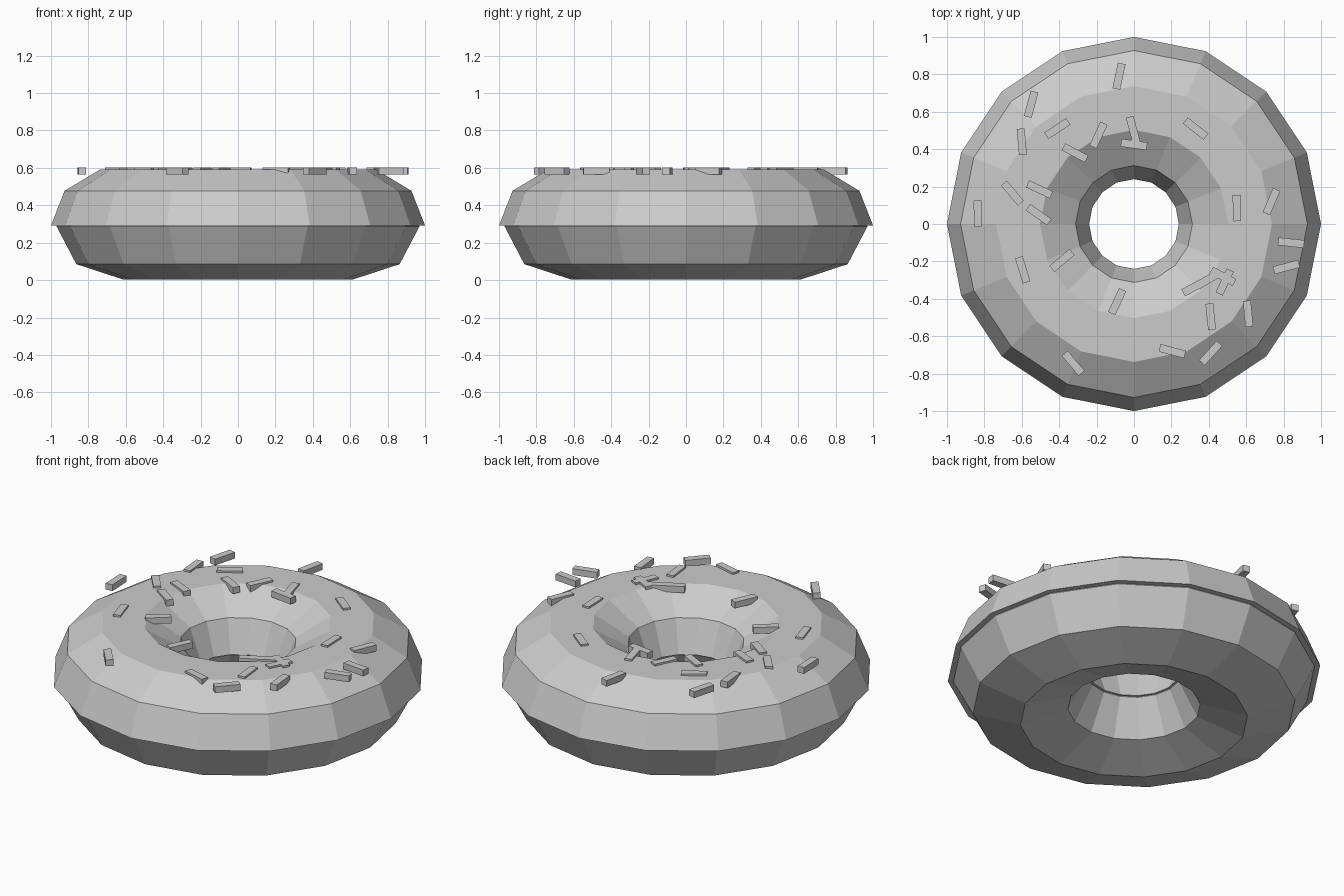
import bpy, bmesh
from math import cos, sin, tau, radians

if "Cube" in bpy.data.objects:
    bpy.data.objects.remove(bpy.data.objects["Cube"])

SEGMENTS = 16


def new_object(name, bm):
    bmesh.ops.recalc_face_normals(bm, faces=bm.faces[:])
    mesh = bpy.data.meshes.new(name)
    bm.to_mesh(mesh)
    bm.free()
    obj = bpy.data.objects.new(name, mesh)
    bpy.context.collection.objects.link(obj)
    return obj


def ring(name, profile):
    """Revolve a closed (radius, height) profile around z."""
    bm = bmesh.new()
    loops = []
    for i in range(SEGMENTS):
        a = tau * i / SEGMENTS
        loops.append([bm.verts.new((r * cos(a), r * sin(a), z)) for r, z in profile])
    n = len(profile)
    for i in range(SEGMENTS):
        a, b = loops[i], loops[(i + 1) % SEGMENTS]
        for j in range(n):
            k = (j + 1) % n
            bm.faces.new((a[j], b[j], b[k], a[k]))
    return new_object(name, bm)


def arc(radius, width, height, z, sides, count):
    return [(radius + width * cos(tau * i / sides), z + height * sin(tau * i / sides))
            for i in range(count)]


# Dough: squashed eight-sided ring
ring("dough", arc(0.61, 0.36, 0.285, 0.287, 8, 8))

# Icing: upper half of a slightly larger ten-sided ring, closed underneath
ring("icing", arc(0.62, 0.38, 0.315, 0.292, 10, 6))

# Sprinkles: small level bars (x, y, angle in degrees)
sprinkles = [
    (-.08, .79, 78), (-.55, .64, 75), (-.60, .44, 95), (-.41, .51, 33),
    (-.315, .38, -28), (-.19, .475, 65), (-.005, .505, 105), (0, .425, -8),
    (.33, .51, -38), (-.65, .165, -50), (-.505, .185, -25), (-.51, .05, -35),
    (-.835, .055, 92), (-.595, -.245, 107), (-.385, -.195, 40), (-.09, -.415, 65),
    (-.325, -.745, -50), (.205, -.68, -15), (.41, -.69, 48), (.41, -.495, 96),
    (.61, -.48, 95), (.55, .085, 92), (.735, .12, 67), (.84, -.10, -6),
    (.815, -.23, 15), (.325, -.335, 28), (.40, -.295, 30), (.485, -.31, 65),
    (.475, -.28, -28),
]
for i, (x, y, angle) in enumerate(sprinkles):
    bm = bmesh.new()
    bmesh.ops.create_cube(bm, size=1)
    bmesh.ops.scale(bm, vec=(0.14, 0.042, 0.037), verts=bm.verts[:])
    obj = new_object(f"sprinkle_{i + 1}", bm)
    obj.location = (x, y, 0.584)
    obj.rotation_euler.z = radians(angle)
